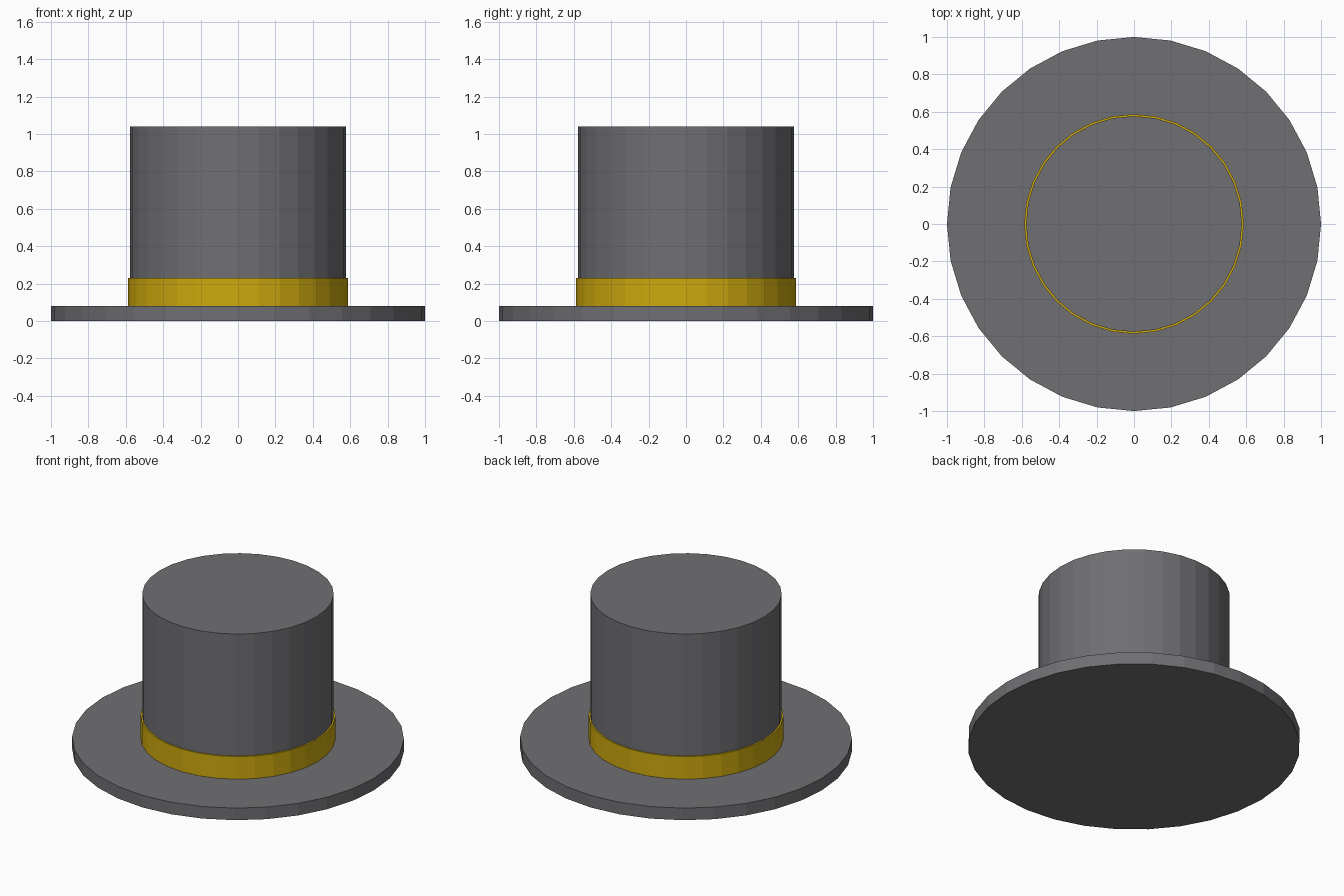
import bpy

if "Cube" in bpy.data.objects:
    bpy.data.objects.remove(bpy.data.objects["Cube"])


def make_material(name, color):
    mat = bpy.data.materials.new(name)
    mat.diffuse_color = (*color, 1.0)
    mat.use_nodes = True
    mat.node_tree.nodes["Principled BSDF"].inputs["Base Color"].default_value = mat.diffuse_color
    return mat


def disc(name, radius, bottom, top, mat):
    """Flat-sided 32-gon drum between two heights."""
    bpy.ops.mesh.primitive_cylinder_add(
        vertices=32, radius=radius, depth=top - bottom,
        location=(0, 0, (bottom + top) / 2))
    obj = bpy.context.object
    obj.name = name
    obj.data.materials.append(mat)
    return obj


felt = make_material("grey felt", (0.16, 0.16, 0.172))
gold = make_material("gold ribbon", (0.62, 0.40, 0.004))

# Wide flat brim, tall crown and the ribbon around its base
disc("brim", 1.0, 0.0, 0.08, felt)
disc("crown", 0.577, 0.08, 1.04, felt)
disc("hat_band", 0.587, 0.08, 0.23, gold)
